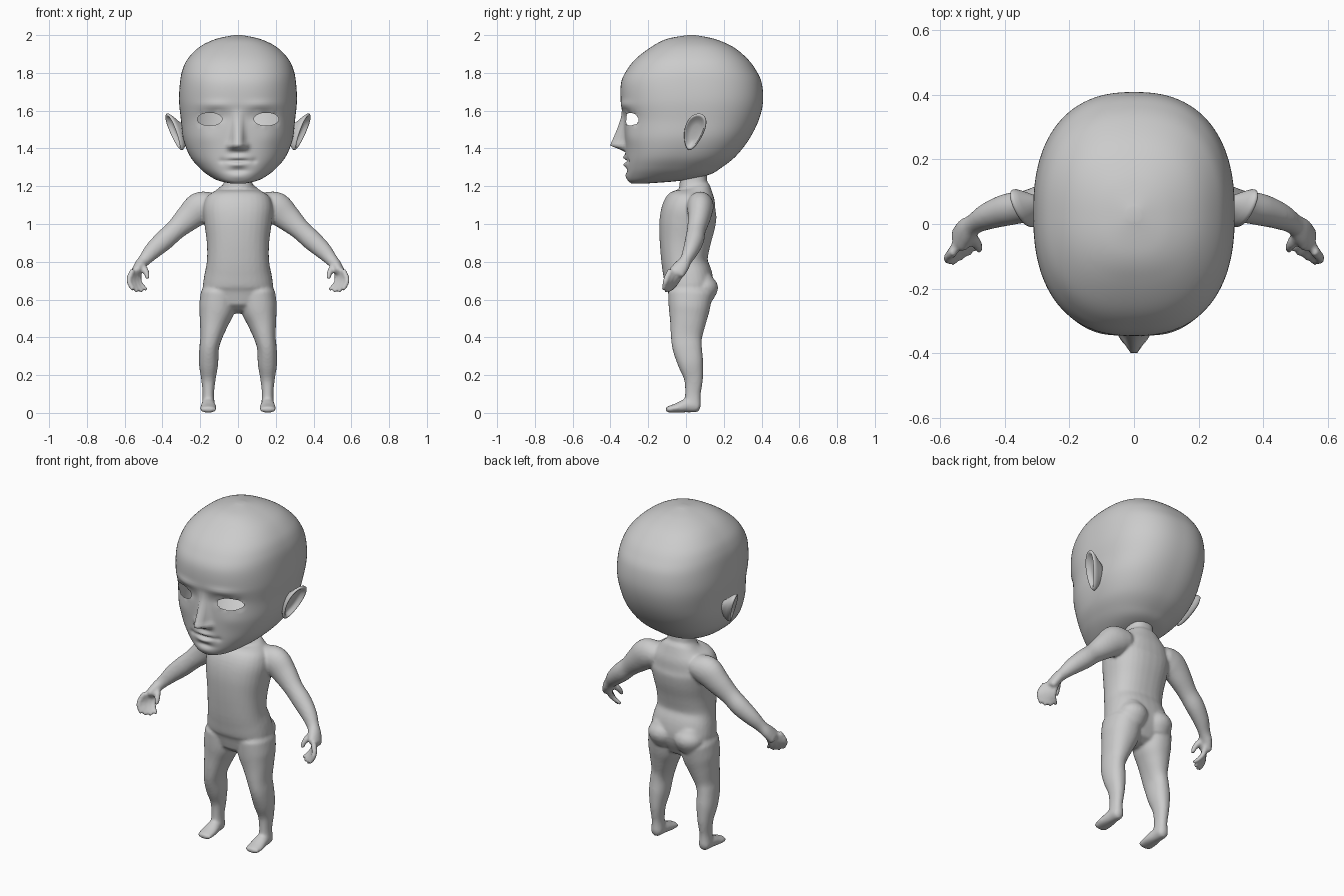
import bpy, bmesh, math
from mathutils import Vector

skin = bpy.data.materials.new("plain_grey")
skin.diffuse_color = (0.6, 0.6, 0.6, 1)


def spline(rows, n):
    """Smooth interpolation through rows of numbers, n steps per span."""
    out = []
    for i in range(len(rows) - 1):
        p0, p1 = rows[max(i - 1, 0)], rows[i]
        p2, p3 = rows[i + 1], rows[min(i + 2, len(rows) - 1)]
        for k in range(n):
            t = k / n
            out.append([0.5 * (2 * b + (c - a) * t + (2 * a - 5 * b + 4 * c - d) * t * t
                               + (3 * b - a - 3 * c + d) * t ** 3)
                        for a, b, c, d in zip(p0, p1, p2, p3)])
    out.append(list(rows[-1]))
    return out


def loft(bm, rings):
    """Skin a list of point rings and cap both ends."""
    vs = [[bm.verts.new(p) for p in r] for r in rings]
    n = len(vs[0])
    faces = []
    for a, b in zip(vs, vs[1:]):
        for i in range(n):
            j = (i + 1) % n
            faces.append(bm.faces.new((a[i], a[j], b[j], b[i])))
    faces.append(bm.faces.new(vs[0][::-1]))
    faces.append(bm.faces.new(vs[-1]))
    bmesh.ops.recalc_face_normals(bm, faces=faces)


def oval(a, b, n, power=2.0):
    pts = []
    for i in range(n):
        t = 2 * math.pi * (i + 0.5) / n
        c, s = math.cos(t), math.sin(t)
        pts.append((a * math.copysign(abs(c) ** (2 / power), c),
                    b * math.copysign(abs(s) ** (2 / power), s)))
    return pts


def tube(bm, rows, ref, n=24, steps=4, power=2.0):
    """Rows are x, y, z, radius along ref, radius across; ends are rounded."""
    rows = spline(rows, steps)
    pos = [Vector(r[:3]) for r in rows]
    rings = []
    for i, r in enumerate(rows):
        tan = (pos[min(i + 1, len(pos) - 1)] - pos[max(i - 1, 0)]).normalized()
        side = (Vector(ref) - tan * tan.dot(Vector(ref))).normalized()
        up = tan.cross(side)
        rings.append([pos[i] + side * u + up * v for u, v in oval(r[3], r[4], n, power)])
    # rounded ends
    for end, sgn in ((0, -1), (-1, 1)):
        ring = rings[end]
        c = pos[end]
        d = (pos[end] - pos[1 if end == 0 else -2]).normalized()
        rad = min(rows[end][3], rows[end][4])
        for k in (0.5, 0.87, 0.99):
            f = math.sqrt(1 - k * k)
            cap = [c + (p - c) * f + d * rad * k * 0.7 for p in ring]
            rings.insert(0, cap) if sgn < 0 else rings.append(cap)
    loft(bm, rings)


def finish(name, bm):
    me = bpy.data.meshes.new(name)
    bm.to_mesh(me)
    bm.free()
    me.materials.append(skin)
    ob = bpy.data.objects.new(name, me)
    bpy.context.collection.objects.link(ob)
    for p in me.polygons:
        p.use_smooth = True
    return ob


# Body: overlapping limbs fused into one skin
bm = bmesh.new()
# z, front y, back y, half width
trunk = [(0.60, -0.09, 0.12, 0.165), (0.66, -0.105, 0.145, 0.185), (0.72, -0.118, 0.14, 0.18),
         (0.80, -0.13, 0.115, 0.165), (0.90, -0.14, 0.13, 0.165), (1.00, -0.142, 0.155, 0.178),
         (1.08, -0.125, 0.165, 0.185), (1.14, -0.08, 0.158, 0.165), (1.18, -0.045, 0.135, 0.115),
         (1.21, -0.035, 0.115, 0.078), (1.27, -0.03, 0.11, 0.07)]
tube(bm, [(0, (f + b) / 2, z, w, (b - f) / 2) for z, f, b, w in trunk], (1, 0, 0), 32, power=2.4)

# z, front y, back y, inner x, outer x
leg = [(0.63, -0.095, 0.14, 0.012, 0.198), (0.55, -0.092, 0.125, 0.018, 0.207),
       (0.48, -0.085, 0.105, 0.05, 0.204), (0.40, -0.08, 0.085, 0.085, 0.2),
       (0.34, -0.07, 0.085, 0.102, 0.205), (0.26, -0.042, 0.092, 0.105, 0.207),
       (0.18, -0.01, 0.09, 0.118, 0.195), (0.10, -0.005, 0.078, 0.127, 0.187),
       (0.04, -0.01, 0.08, 0.122, 0.192)]
arm = [(0.14, 0.075, 1.10, 0.07, 0.07), (0.20, 0.075, 1.085, 0.07, 0.085),
       (0.26, 0.07, 1.035, 0.06, 0.072), (0.33, 0.055, 0.97, 0.05, 0.055),
       (0.39, 0.045, 0.915, 0.05, 0.054), (0.45, 0.025, 0.86, 0.042, 0.046),
       (0.495, 0.0, 0.81, 0.032, 0.034), (0.52, -0.02, 0.78, 0.04, 0.03),
       (0.54, -0.048, 0.745, 0.045, 0.026)]
foot = [(0.157, 0.055, 0.036, 0.032, 0.034), (0.157, 0.01, 0.04, 0.036, 0.038),
        (0.157, -0.045, 0.027, 0.044, 0.026), (0.158, -0.095, 0.018, 0.042, 0.017)]
for s in (1, -1):
    def flip(rows):
        return [(r[0] * s,) + tuple(r[1:]) for r in rows]
    tube(bm, flip([((i + o) / 2, (f + b) / 2, z, (o - i) / 2, (b - f) / 2)
                   for z, f, b, i, o in leg]), (1, 0, 0), 28, power=2.2)
    tube(bm, flip(arm), (0, 1, 0))
    tube(bm, flip(foot), (1, 0, 0))
    # buttock
    tube(bm, flip([(0.085, 0.085, 0.70, 0.07, 0.062), (0.085, 0.09, 0.665, 0.085, 0.08),
                   (0.087, 0.085, 0.625, 0.078, 0.068)]), (1, 0, 0))
    # four fingers fanned from index to little
    for k in range(4):
        t = k / 3
        base = (0.56 - 0.035 * t, -0.085 + 0.065 * t, 0.75)
        mid = (0.578 - 0.055 * t, -0.108 + 0.06 * t, 0.70 - 0.005 * t)
        tip = (0.558 - 0.07 * t, -0.118 + 0.04 * t, 0.655 - 0.012 * math.sin(math.pi * t))
        tube(bm, flip([base + (0.016, 0.016), mid + (0.0145, 0.0145), tip + (0.011, 0.011)]),
             (0, 1, 0), 12)
    # thumb
    tube(bm, flip([(0.515, -0.025, 0.785, 0.02, 0.02), (0.488, -0.06, 0.75, 0.017, 0.017),
                   (0.48, -0.08, 0.715, 0.012, 0.012)]), (0, 1, 0), 12)
body = finish("body", bm)
fuse = body.modifiers.new("fuse", 'REMESH')
fuse.mode = 'VOXEL'
fuse.voxel_size = 0.008
fuse.use_smooth_shade = True
soft = body.modifiers.new("soften", 'SMOOTH')
soft.factor = 0.5
soft.iterations = 6

# Head: stacked outlines, then modelled face
skull = [(1.215, -0.29, -0.20, 0.04), (1.23, -0.305, -0.02, 0.105), (1.26, -0.315, 0.12, 0.16),
         (1.30, -0.318, 0.19, 0.207), (1.36, -0.32, 0.265, 0.255), (1.45, -0.325, 0.335, 0.29),
         (1.55, -0.33, 0.385, 0.302), (1.65, -0.345, 0.408, 0.312), (1.75, -0.343, 0.40, 0.307),
         (1.82, -0.31, 0.367, 0.293), (1.88, -0.26, 0.32, 0.262), (1.94, -0.18, 0.245, 0.20),
         (1.98, -0.10, 0.15, 0.115), (2.0, 0.01, 0.05, 0.02)]
bm = bmesh.new()
loft(bm, [[(x, y + (f + b) / 2, z) for x, y in oval(w, (b - f) / 2, 160, 2.4)]
          for z, f, b, w in spline(skull, 8)])

# x, z, spread x, spread z, forward amount
bumps = [(0.13, 1.57, 0.07, 0.035, -0.016), (0.12, 1.632, 0.08, 0.02, 0.008),
         (0.0, 1.352, 0.045, 0.013, 0.014), (0.0, 1.334, 0.06, 0.008, -0.012),
         (0.0, 1.314, 0.04, 0.013, 0.014), (0.0, 1.283, 0.05, 0.013, -0.008),
         (0.0, 1.25, 0.05, 0.02, 0.006), (0.04, 1.412, 0.017, 0.018, 0.022),
         (0.17, 1.46, 0.06, 0.05, 0.006), (0.085, 1.335, 0.015, 0.015, -0.006)]
for v in bm.verts:
    x, y, z = abs(v.co.x), v.co.y, v.co.z
    if y > -0.1:
        continue
    d = sum(h * math.exp(-((x - bx) / sx) ** 2 - ((z - bz) / sz) ** 2)
            for bx, bz, sx, sz, h in bumps)
    # nose ridge
    t = min(max((1.61 - z) / 0.19, 0), 1)
    drop = min(max((z - 1.383) / 0.032, 0), 1)
    d += 0.086 * t ** 1.1 * drop * math.exp(-(x / (0.018 + 0.014 * t)) ** 2)
    v.co.y -= d


def eye_r(v):
    return math.hypot((abs(v.co.x) - 0.15) / 0.066, (v.co.z - 1.555) / 0.034)


# Open eye holes with rims drawn onto an oval
bmesh.ops.delete(bm, geom=[v for v in bm.verts if v.co.y < -0.1 and eye_r(v) < 0.9], context='VERTS')
for v in bm.verts:
    if v.is_boundary and v.co.y < -0.1:
        r = eye_r(v)
        cx = math.copysign(0.15, v.co.x)
        v.co.x = cx + (v.co.x - cx) / r
        v.co.z = 1.555 + (v.co.z - 1.555) / r
finish("head", bm)

# Ears: dished ovals, wider and further out at the top
for s, name in ((1, "ear_left"), (-1, "ear_right")):
    bm = bmesh.new()
    rings = []
    for r, d in ((0.35, -0.06), (0.6, -0.035), (0.88, -0.012), (0.99, 0.0), (1.0, 0.008),
                 (0.93, 0.014), (0.83, 0.01), (0.7, -0.004), (0.4, -0.01), (0.05, -0.01)):
        ring = []
        for u, v in oval(0.052 * r, 0.097 * r, 32):
            u = u * (1 + 3 * v) + 0.25 * v
            ring.append((s * (0.33 + d + 0.3 * v + 0.35 * u), 0.045 + u - 0.3 * d, 1.488 + v))
        rings.append(ring)
    loft(bm, rings)
    finish(name, bm)
